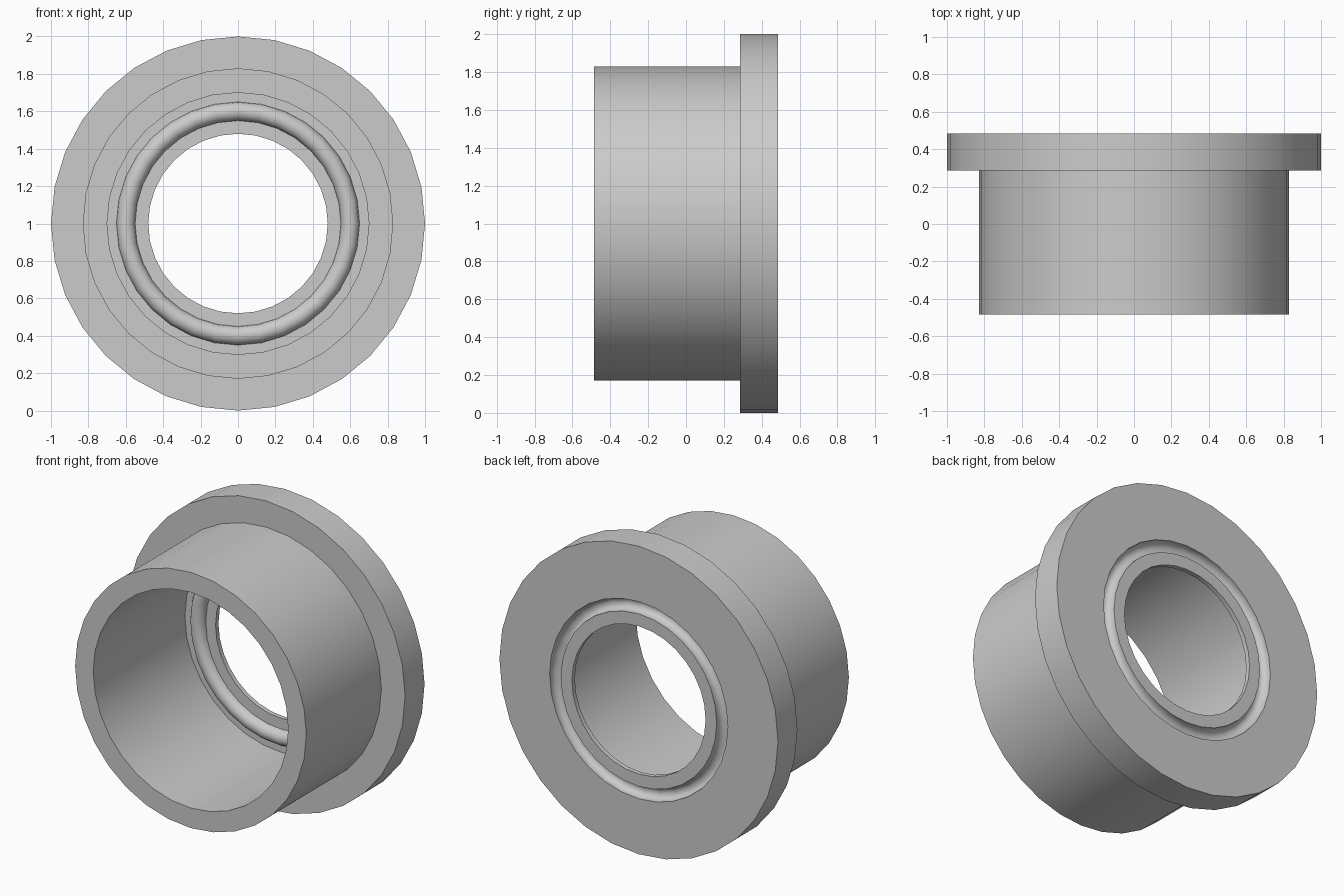
import bpy, bmesh
from math import pi, cos, sin, radians
from mathutils import Matrix

cube = bpy.data.objects.get("Cube")
if cube:
    bpy.data.objects.remove(cube, do_unlink=True)

SIDES = 32
FRONT, STEP, BACK = -0.485, 0.285, 0.485   # tube rim, flange front, flange back
FLOOR = 0.455                              # front of the thin web


def material(name, value):
    mat = bpy.data.materials.new(name)
    mat.use_nodes = True
    colour = (value, value, value, 1)
    mat.diffuse_color = colour
    mat.node_tree.nodes["Principled BSDF"].inputs["Base Color"].default_value = colour
    return mat


def half_round(centre, radius, y, outward, steps=8):
    """Arc bulging to the front, running outward or inward."""
    pts = []
    for i in range(steps + 1):
        a = pi * i / steps
        r = centre + radius * (-cos(a) if outward else cos(a))
        pts.append((r, y - radius * sin(a)))
    return pts


def revolve(name, profile, mat):
    """Turn a closed (radius, y) profile around the front-back axis."""
    bm = bmesh.new()
    rings = []
    for i in range(SIDES):
        rot = Matrix.Rotation(2 * pi * i / SIDES, 3, 'Y')
        rings.append([bm.verts.new(rot @ bm_point(r, y)) for r, y in profile])
    for i, ring in enumerate(rings):
        nxt = rings[(i + 1) % SIDES]
        for j in range(len(ring)):
            k = (j + 1) % len(ring)
            bm.faces.new((ring[j], ring[k], nxt[k], nxt[j]))
    bmesh.ops.recalc_face_normals(bm, faces=bm.faces)
    mesh = bpy.data.meshes.new(name)
    bm.to_mesh(mesh)
    bm.free()
    mesh.materials.append(mat)
    obj = bpy.data.objects.new(name, mesh)
    bpy.context.collection.objects.link(obj)
    obj.location.z = 1
    bpy.ops.object.select_all(action='DESELECT')
    obj.select_set(True)
    bpy.context.view_layer.objects.active = obj
    bpy.ops.object.shade_smooth_by_angle(angle=radians(30))
    return obj


def bm_point(r, y):
    return Matrix.Translation((0, y, r)).to_translation()


# Tube, flange and thin web with a pressed bead, as one turned section
profile = [(0.70, FLOOR), (0.70, FRONT), (0.83, FRONT), (0.83, STEP),
           (1.0, STEP), (1.0, BACK)]
profile += [(0.64, BACK)] + half_round(0.60, 0.04, 0.47, False) + [(0.56, BACK)]
profile += [(0.48, BACK), (0.48, FLOOR)]
profile += half_round(0.60, 0.05, FLOOR, True)
revolve("flanged_sleeve", profile, material("plain grey", 0.6))
